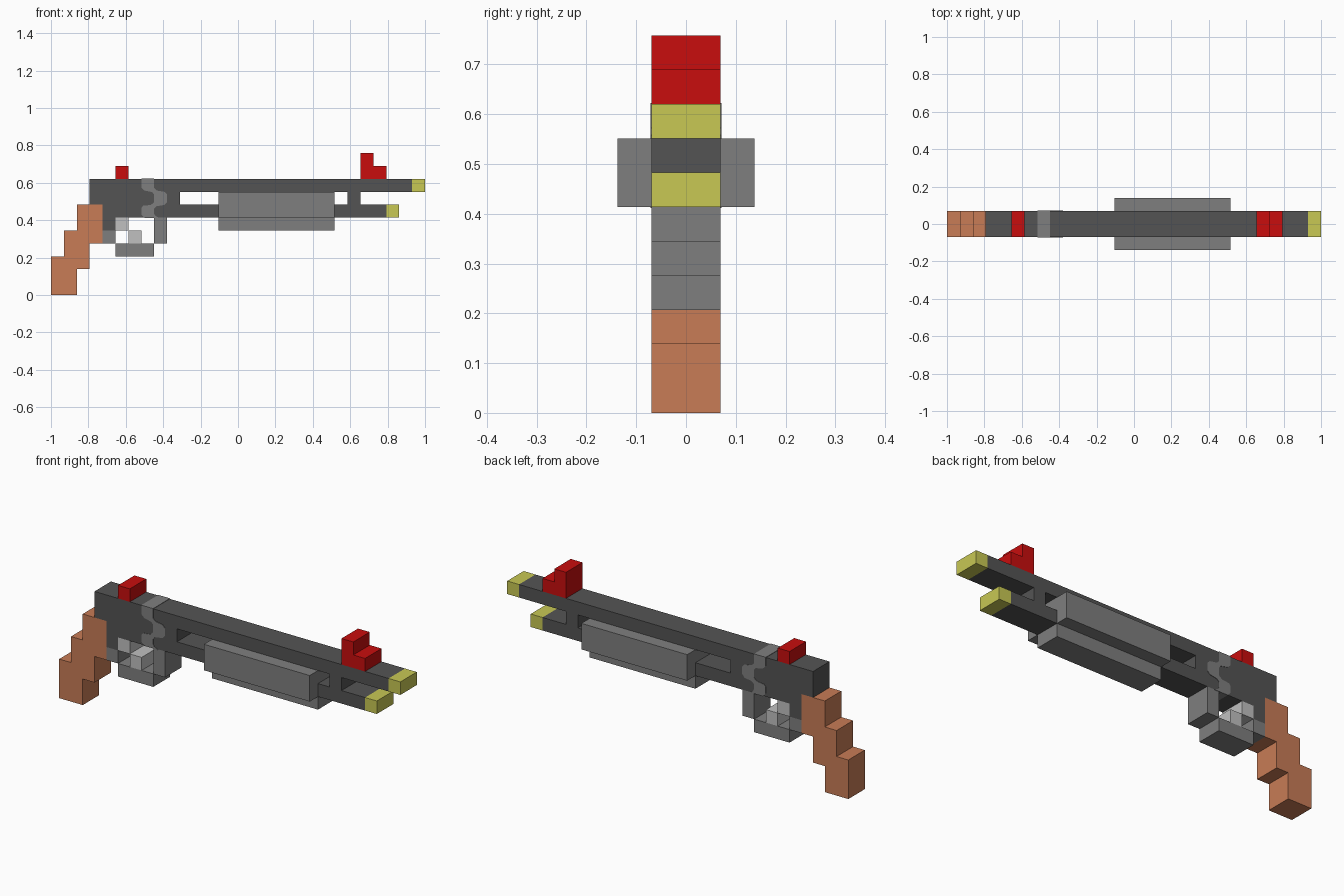
import bpy, bmesh

if "Cube" in bpy.data.objects:
    bpy.data.objects.remove(bpy.data.objects["Cube"], do_unlink=True)

U = 2 / 29  # one block of the grid


def material(name, rgb):
    lin = [((c / 255 + 0.055) / 1.055) ** 2.4 if c > 10 else c / 255 / 12.92 for c in rgb]
    m = bpy.data.materials.new(name)
    m.use_nodes = True
    m.diffuse_color = (*lin, 1)
    bsdf = m.node_tree.nodes["Principled BSDF"]
    bsdf.inputs["Base Color"].default_value = (*lin, 1)
    bsdf.inputs["Roughness"].default_value = 0.8
    return m


DARK = material("dark steel", (84, 84, 84))
GREY = material("mid grey", (127, 127, 127))
LIGHT = material("light grey", (192, 192, 192))
RED = material("red", (200, 13, 13))
YELLOW = material("yellow", (200, 200, 84))
WOOD = material("wood brown", (200, 124, 86))


def profile(name, pts, mat, half=1.0):
    """Extrude a side outline, in blocks, evenly to both sides of y = 0."""
    bm = bmesh.new()
    face = bm.faces.new([bm.verts.new((x * U - 1, -half * U, z * U)) for x, z in pts])
    ext = bmesh.ops.extrude_face_region(bm, geom=[face])
    new = [v for v in ext["geom"] if isinstance(v, bmesh.types.BMVert)]
    bmesh.ops.translate(bm, verts=new, vec=(0, 2 * half * U, 0))
    bmesh.ops.recalc_face_normals(bm, faces=bm.faces)
    me = bpy.data.meshes.new(name)
    bm.to_mesh(me)
    bm.free()
    me.materials.append(mat)
    ob = bpy.data.objects.new(name, me)
    bpy.context.collection.objects.link(ob)
    return ob


def box(name, x0, x1, z0, z1, mat, half=1.0):
    return profile(name, [(x0, z0), (x1, z0), (x1, z1), (x0, z1)], mat, half)


# Stepped wooden grip
profile("grip", [(0, 0), (2, 0), (2, 2), (3, 2), (3, 4), (4, 4), (4, 7),
                 (2, 7), (2, 5), (1, 5), (1, 3), (0, 3)], WOOD)

# Receiver, barrel and magazine tube
profile("receiver", [(3, 7), (4, 7), (4, 5), (5, 5), (5, 6), (10, 6), (10, 9), (3, 9)], DARK)
box("barrel", 10, 28, 8, 9, DARK)
box("barrel_tip", 28, 29, 8, 9, YELLOW)
box("tube_rear", 10, 13, 6, 7, DARK)
box("tube_front", 22, 26, 6, 7, DARK)
box("tube_tip", 26, 27, 6, 7, YELLOW)
box("barrel_post", 23, 24, 7, 8, DARK)

# Winding grey band, standing just proud of the receiver
left = [(7, 9.03), (7, 8.35), (7.25, 8.1), (7.85, 7.97), (8, 7.8), (8, 7.2), (7.75, 6.98),
        (7.15, 6.92), (7, 6.75), (7, 6.25), (7.25, 5.97)]
right = [(8.4, 5.97), (8.1, 6.12), (8, 6.3), (8, 6.7), (8.2, 6.88), (8.8, 6.98), (9, 7.2),
         (9, 7.8), (8.8, 8), (8.2, 8.1), (8, 8.3), (8, 9.03)]
profile("receiver_band", left + right, GREY, 1.03)

# Wide sliding fore-end with a narrower keel
box("fore_end", 13, 22, 6, 8, GREY, 2)
box("fore_end_keel", 13, 22, 5, 6, GREY)

# Trigger and guard
box("guard_rear", 4, 5, 4, 5, GREY)
box("guard_bottom", 5, 8, 3, 4, GREY)
box("guard_front", 8, 9, 4, 6, GREY)
box("trigger_upper", 5, 6, 5, 6, LIGHT)
box("trigger_lower", 6, 7, 4, 5, LIGHT)

# Red sights
box("rear_sight", 5, 6, 9, 10, RED)
profile("front_sight", [(24, 9), (26, 9), (26, 10), (25, 10), (25, 11), (24, 11)], RED)
